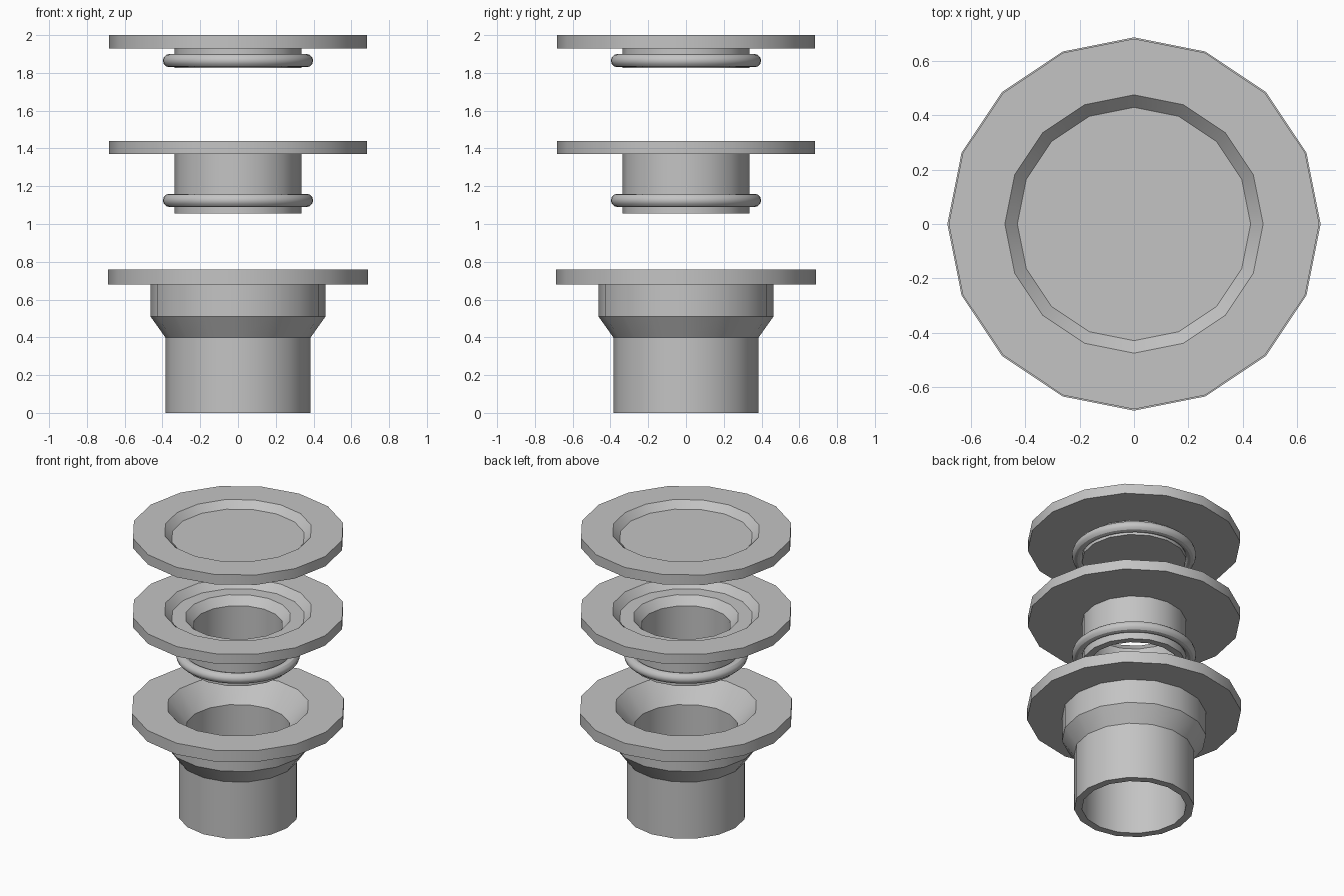
import bpy
import bmesh
from math import cos, sin, tau, radians

if "Cube" in bpy.data.objects:
    bpy.data.objects.remove(bpy.data.objects["Cube"], do_unlink=True)

SIDES = 16

grey = bpy.data.materials.new("plain grey")
colour = (0.55, 0.55, 0.55, 1)
grey.diffuse_color = colour
grey.use_nodes = True
grey.node_tree.nodes["Principled BSDF"].inputs["Base Color"].default_value = colour


def finish(obj, name):
    obj.name = name
    obj.data.materials.append(grey)
    bpy.ops.object.select_all(action="DESELECT")
    obj.select_set(True)
    bpy.context.view_layer.objects.active = obj
    bpy.ops.object.shade_smooth_by_angle(angle=radians(30))


def lathe(name, profile, closed):
    """Revolve (radius, z) points; an open profile gets flat caps at its ends."""
    bm = bmesh.new()
    rings = [[bm.verts.new((r * cos(tau * i / SIDES), r * sin(tau * i / SIDES), z))
              for i in range(SIDES)] for r, z in profile]
    pairs = list(zip(rings, rings[1:]))
    if closed:
        pairs.append((rings[-1], rings[0]))
    else:
        bm.faces.new(rings[0])
        bm.faces.new(rings[-1])
    for a, b in pairs:
        for i in range(SIDES):
            j = (i + 1) % SIDES
            bm.faces.new((a[i], a[j], b[j], b[i]))
    bmesh.ops.recalc_face_normals(bm, faces=bm.faces)
    mesh = bpy.data.meshes.new(name)
    bm.to_mesh(mesh)
    bm.free()
    obj = bpy.data.objects.new(name, mesh)
    bpy.context.collection.objects.link(obj)
    finish(obj, name)


def seal(name, z):
    bpy.ops.mesh.primitive_torus_add(major_segments=48, minor_segments=12,
                                     major_radius=0.363, minor_radius=0.035,
                                     location=(0, 0, z))
    finish(bpy.context.object, name)


# Lid: recessed disc over a solid plug
lathe("lid", [(0.335, 1.825), (0.335, 1.93), (0.683, 1.93), (0.683, 2),
              (0.476, 2), (0.43, 1.953)], closed=False)
seal("lid_seal", 1.865)

# Middle collar: recessed flange with a chamfered bore
lathe("collar", [(0.288, 1.055), (0.335, 1.055), (0.335, 1.37), (0.683, 1.37),
                 (0.683, 1.44), (0.476, 1.44), (0.43, 1.39), (0.34, 1.39),
                 (0.288, 1.335)], closed=True)
seal("collar_seal", 1.125)

# Base socket: wide flange, flared neck and open tube
lathe("base_socket", [(0.335, 0), (0.385, 0), (0.385, 0.4), (0.463, 0.51),
                      (0.463, 0.68), (0.688, 0.68), (0.688, 0.76),
                      (0.457, 0.76), (0.335, 0.615)], closed=True)
